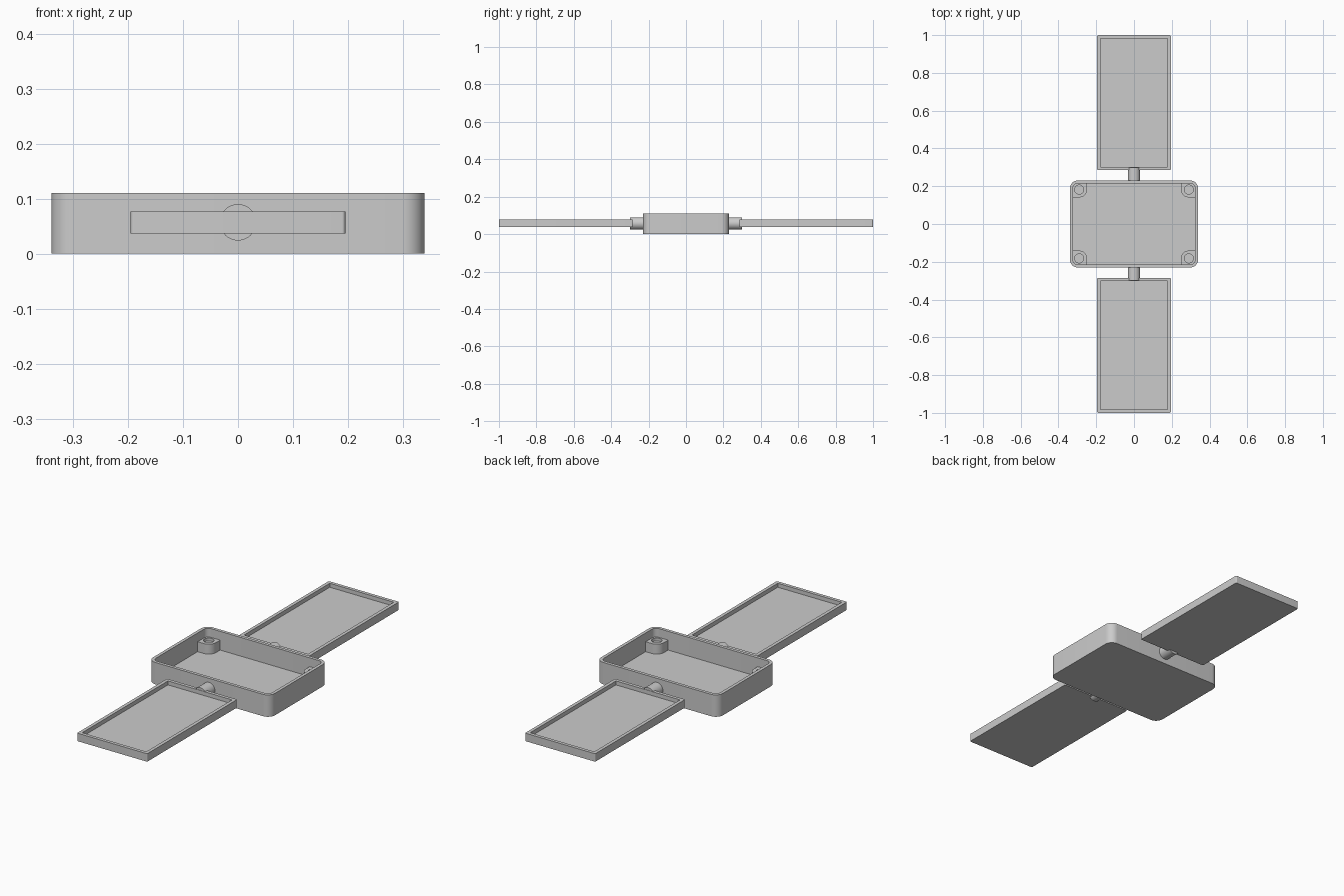
import bpy, bmesh, math

cube = bpy.data.objects.get("Cube")
if cube:
    bpy.data.objects.remove(cube, do_unlink=True)

grey = bpy.data.materials.new("light_grey")
grey.use_nodes = True
colour = (0.6, 0.6, 0.6, 1)
grey.diffuse_color = colour
grey.node_tree.nodes["Principled BSDF"].inputs["Base Color"].default_value = colour

STEPS = 10  # segments per rounded corner


def outline(cx, cy, hx, hy, radii, z):
    """Rounded rectangle; radii run from the +x+y corner anticlockwise."""
    pts = []
    signs = [(1, 1), (-1, 1), (-1, -1), (1, -1)]
    for k, ((sx, sy), r) in enumerate(zip(signs, radii)):
        for i in range(STEPS + 1):
            a = math.pi / 2 * (k + i / STEPS)
            pts.append((cx + sx * (hx - r) + r * math.cos(a),
                        cy + sy * (hy - r) + r * math.sin(a), z))
    return pts


def loft(name, loops):
    """Skin a stack of matching outlines and cap both ends."""
    bm = bmesh.new()
    rings = [[bm.verts.new(p) for p in loop] for loop in loops]
    n = len(rings[0])
    for a, b in zip(rings, rings[1:]):
        for i in range(n):
            j = (i + 1) % n
            bm.faces.new((a[i], a[j], b[j], b[i]))
    bm.faces.new(rings[0])
    bm.faces.new(rings[-1])
    bmesh.ops.remove_doubles(bm, verts=bm.verts, dist=1e-5)
    bmesh.ops.recalc_face_normals(bm, faces=bm.faces)
    mesh = bpy.data.meshes.new(name)
    bm.to_mesh(mesh)
    bm.free()
    obj = bpy.data.objects.new(name, mesh)
    bpy.context.collection.objects.link(obj)
    finish(obj)
    return obj


def finish(obj):
    obj.data.materials.append(grey)
    bpy.ops.object.select_all(action='DESELECT')
    obj.select_set(True)
    bpy.context.view_layer.objects.active = obj
    bpy.ops.object.shade_smooth_by_angle(angle=math.radians(30))


def tray(name, cy, hx, hy, r_out, r_in, wall, bottom, floor, top):
    def ring(inset, r, z):
        return outline(0, cy, hx - inset, hy - inset, [r] * 4, z)
    return loft(name, [ring(0, r_out, bottom), ring(0, r_out, top),
                       ring(wall, r_in, top), ring(wall, r_in, floor)])


# Open case
tray("case", 0, 0.339, 0.23, 0.04, 0.024, 0.016, 0, 0.016, 0.11)

# Screw posts with blind holes, mirrored into all four corners
post = [0.03, 0, 0.04, 0]
loft("screw_posts", [
    outline(0.289, 0.181, 0.04, 0.04, post, 0.01),
    outline(0.289, 0.181, 0.04, 0.04, post, 0.066),
    outline(0.29, 0.182, 0.024, 0.024, [0.024] * 4, 0.066),
    outline(0.29, 0.182, 0.024, 0.024, [0.024] * 4, 0.052)])
mirror = bpy.context.object.modifiers.new("mirror", 'MIRROR')
mirror.use_axis = (True, True, False)

# Recessed side panels and the round arms that carry them
for side, s in (("front", -1), ("back", 1)):
    tray(side + "_panel", s * 0.6425, 0.195, 0.3575, 0.006, 0.0, 0.017,
         0.037, 0.057, 0.077)
    bpy.ops.mesh.primitive_cylinder_add(
        vertices=48, radius=0.033, depth=0.08,
        location=(0, s * 0.26, 0.057), rotation=(math.pi / 2, 0, 0))
    arm = bpy.context.object
    arm.name = side + "_arm"
    finish(arm)
